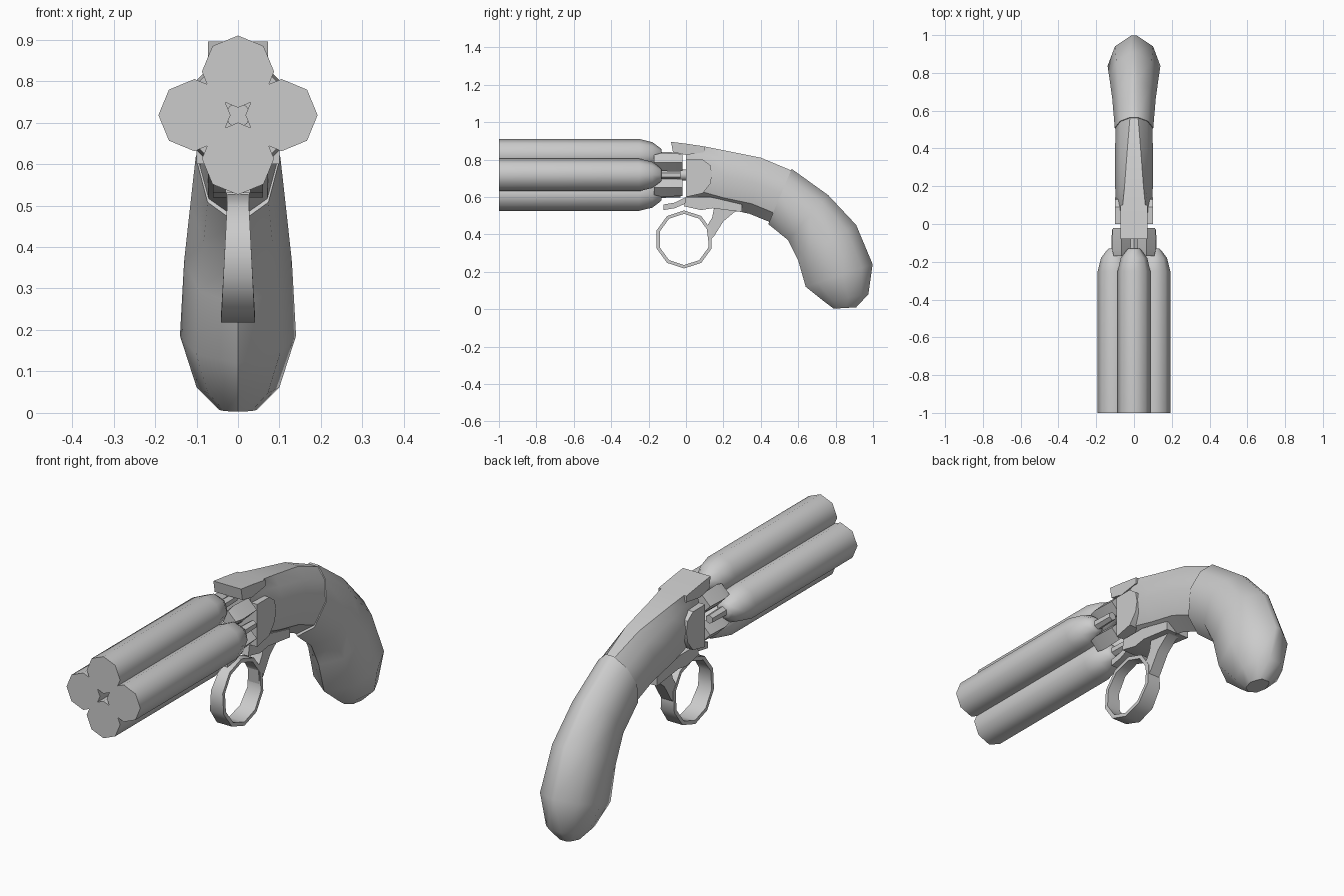
import bpy, bmesh, math
from mathutils import Vector

cube = bpy.data.objects.get("Cube")
if cube:
    bpy.data.objects.remove(cube, do_unlink=True)

grey = bpy.data.materials.new("plain grey")
COLOUR = (0.6, 0.6, 0.6, 1)
grey.use_nodes = True
grey.diffuse_color = COLOUR
grey.node_tree.nodes["Principled BSDF"].inputs["Base Color"].default_value = COLOUR


def finish(name, bm, angle=30):
    bmesh.ops.recalc_face_normals(bm, faces=bm.faces)
    mesh = bpy.data.meshes.new(name)
    bm.to_mesh(mesh)
    bm.free()
    mesh.materials.append(grey)
    obj = bpy.data.objects.new(name, mesh)
    bpy.context.collection.objects.link(obj)
    bpy.ops.object.select_all(action="DESELECT")
    obj.select_set(True)
    bpy.context.view_layer.objects.active = obj
    bpy.ops.object.shade_smooth_by_angle(angle=math.radians(angle))
    return obj


def loft(name, rings, angle=30, closed=False):
    """Skin a list of equal rings of points; cap the ends unless closed."""
    bm = bmesh.new()
    loops = [[bm.verts.new(p) for p in ring] for ring in rings]
    n = len(loops[0])
    pairs = list(zip(loops, loops[1:]))
    if closed:
        pairs.append((loops[-1], loops[0]))
    else:
        bm.faces.new(loops[0])
        bm.faces.new(loops[-1])
    for a, b in pairs:
        for i in range(n):
            j = (i + 1) % n
            bm.faces.new((a[i], a[j], b[j], b[i]))
    return finish(name, bm, angle)


def prism(name, profile, half):
    """Extrude a (y, z) outline across x."""
    return loft(name, [[(x, y, z) for y, z in profile] for x in (-half, half)])


def lathe(name, x, z, stations, sides=8, turn=0.0, angle=50):
    """Turned part along y from (y, radius) stations."""
    rings = []
    for y, r in stations:
        angles = [turn + math.tau * i / sides for i in range(sides)]
        rings.append([(x + r * math.sin(a), y, z + r * math.cos(a)) for a in angles])
    return loft(name, rings, angle)


# Barrel cluster, nipples and the blocks between them
AXIS = 0.718
barrel = [(-1, .087), (-.25, .087), (-.18, .07), (-.14, .04), (-.13, .03)]
for i, side in enumerate(("top", "left", "bottom", "right")):
    a = math.tau * i / 4
    x, z = .105 * math.sin(a), AXIS + .105 * math.cos(a)
    lathe(side + "_barrel", x, z, barrel)
    lathe(side + "_nipple", x * .95, AXIS + (z - AXIS) * .95,
          [(-.16, .024), (-.03, .02)], 6)
    a += math.pi / 4
    lathe("block_%d" % (i + 1), .095 * math.sin(a), AXIS + .095 * math.cos(a),
          [(-.17, .04), (-.13, .05), (-.02, .045)], 4, 0, 30)
lathe("axle", 0, AXIS, [(-.3, .03), (.02, .03)])


def section(top, bottom, width, flat):
    """Body cross-section: flat or ridged top, widest in the middle, ridged belly."""
    top, bottom = Vector(top), Vector(bottom)
    half = [(0, flat), (.16, .72 * width), (.45, width), (.82, .72 * width)]
    outline = half + [(1, 0)] + [(t, -w) for t, w in reversed(half)]
    points = []
    for t, w in outline:
        y, z = top.lerp(bottom, t)
        points.append((w, y, z))
    return points


# Frame behind the barrels
loft("frame", [
    section((0, .88), (0, .59), .082, .068),
    section((.1, .87), (.1, .57), .095, .06),
    section((.2, .85), (.2, .54), .1, .05),
    section((.4, .81), (.34, .51), .1, .035),
    section((.58, .735), (.45, .465), .098, .02)], 35)

# Curved grip
loft("grip", [
    section((.565, .75), (.44, .455), .102, .02),
    section((.76, .61), (.545, .37), .115, .015),
    section((.91, .45), (.6, .26), .13, .015),
    section((.998, .24), (.64, .12), .14, .015),
    section((.975, .08), (.74, .04), .1, .03),
    section((.91, .01), (.79, .003), .045, .02)], 40)

# Hammer bar, recoil plates and underside parts
prism("hammer_bar", [(-.08, .895), (-.07, .84), (0, .825), (.1, .84), (.1, .87), (0, .885)], .072)
prism("recoil_plate", [(0, .6), (0, .8), (.09, .8), (.13, .77), (.14, .72), (.13, .67), (.09, .62)], .1)
prism("lower_frame", [(0, .6), (-.01, .55), (.08, .53), (.14, .54), (.3, .52), (.3, .56), (.13, .6)], .06)
prism("trigger_stop", [(-.12, .56), (-.06, .57), (0, .6), (.01, .57), (-.06, .54), (-.12, .53)], .03)
prism("guard_arm", [(.12, .36), (.11, .44), (.14, .49), (.15, .54), (.3, .53),
                    (.26, .52), (.2, .47), (.15, .39)], .028)

# Trigger guard ring, wider at its bottom
rings = []
for i in range(10):
    a = math.tau * (i + .5) / 10
    c, s = math.cos(a), math.sin(a)
    w = .033 - .008 * s
    rings.append([(x, -.01 + r * c, .373 + r * s)
                  for x, r in ((-w, .137), (w, .137), (w, .155), (-w, .155))])
loft("trigger_guard", rings, 40, True)
